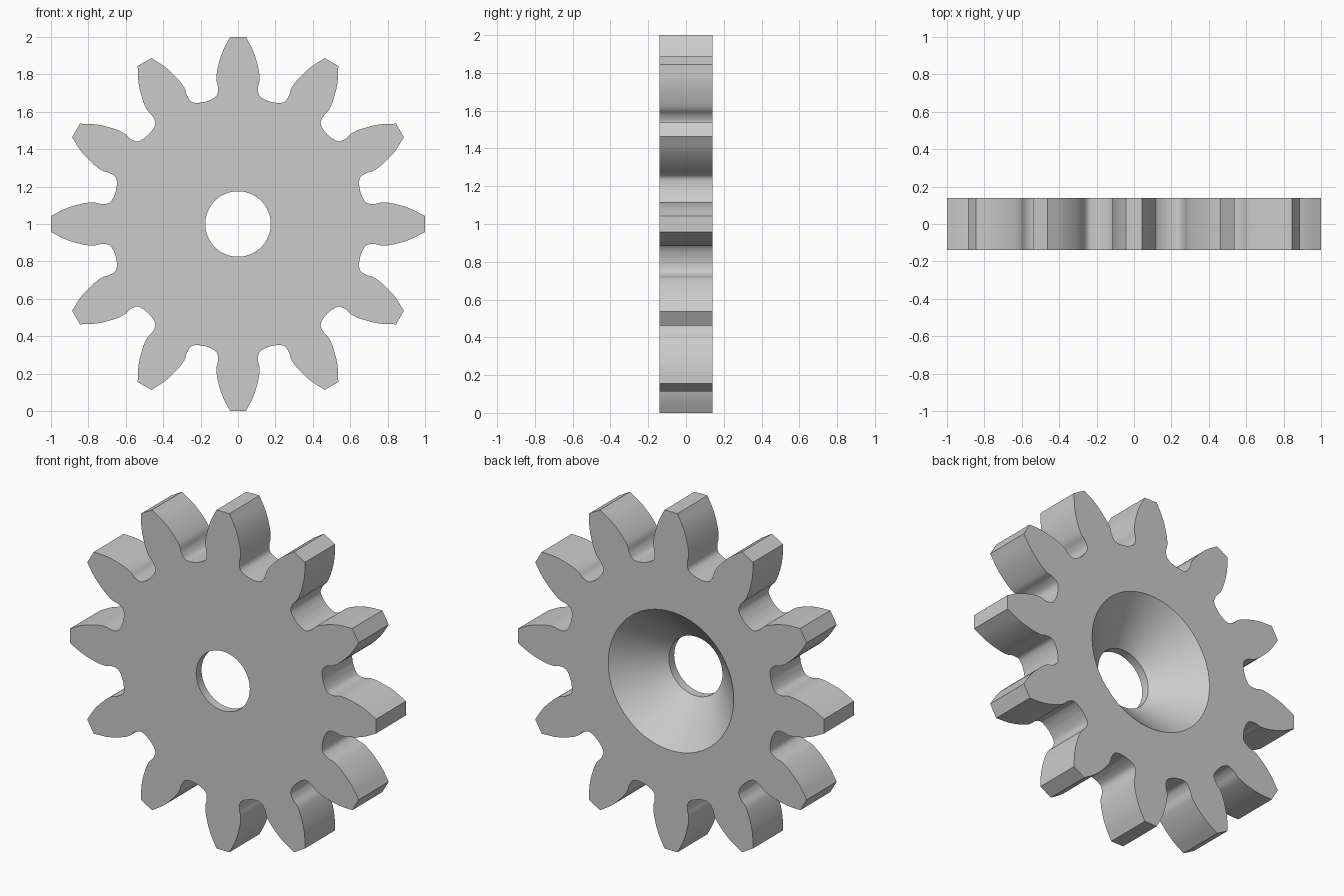
import bpy, bmesh
from math import sin, cos, pi, radians
from mathutils import Vector

cube = bpy.data.objects.get("Cube")
if cube:
    bpy.data.objects.remove(cube, do_unlink=True)

TEETH = 12
HALF = 0.14          # half thickness
LIP = 0.05           # straight part of the bore
BORE, SINK = 0.175, 0.41

# Half a tooth as (half width, radius), tip corner down to mid valley
flank = [(0.042, 1.0), (0.083, 0.92), (0.107, 0.84), (0.116, 0.775), (0.107, 0.73),
         (0.112, 0.69), (0.138, 0.668), (0.175, 0.653)]


def smooth_path(points, steps=5):
    """Catmull-Rom curve through the points."""
    p = [Vector(q) for q in points]
    p = [2 * p[0] - p[1]] + p + [p[-1] + (p[-1] - p[-2])]
    path = []
    for a, b, c, d in zip(p, p[1:], p[2:], p[3:]):
        for i in range(steps):
            t = i / steps
            path.append(0.5 * (2 * b + (c - a) * t + (2 * a - 5 * b + 4 * c - d) * t * t
                               + (3 * b - a - 3 * c + d) * t ** 3))
    return path + [p[-2]]


# Whole outline: mirrored flank, repeated round the wheel
side = smooth_path(flank)
tooth = [Vector((-v.x, v.y)) for v in reversed(side)] + side[:-1]
outline = []
for k in range(TEETH):
    a = 2 * pi * k / TEETH
    outline += [(v.x * cos(a) + v.y * sin(a), v.y * cos(a) - v.x * sin(a)) for v in tooth]


def circle(radius, count=96):
    return [(radius * sin(2 * pi * i / count), radius * cos(2 * pi * i / count))
            for i in range(count)]


bm = bmesh.new()


def add_loop(points, y):
    verts = [bm.verts.new((x, y, z + 1)) for x, z in points]
    edges = [bm.edges.new((v, verts[i - 1])) for i, v in enumerate(verts)]
    return verts, edges


def wall(a, b):
    for i in range(len(a)):
        bm.faces.new((a[i - 1], a[i], b[i], b[i - 1]))


front, front_edges = add_loop(outline, -HALF)
back, back_edges = add_loop(outline, HALF)
bore, bore_edges = add_loop(circle(BORE), -HALF)
lip, _ = add_loop(circle(BORE), -HALF + LIP)
sink, sink_edges = add_loop(circle(SINK), HALF)

# Flat faces with round openings, then the rim, bore and countersink
bmesh.ops.triangle_fill(bm, use_beauty=True, edges=front_edges + bore_edges)
bmesh.ops.triangle_fill(bm, use_beauty=True, edges=back_edges + sink_edges)
wall(front, back)
wall(bore, lip)
wall(lip, sink)
bmesh.ops.recalc_face_normals(bm, faces=bm.faces)

mesh = bpy.data.meshes.new("gear_wheel")
bm.to_mesh(mesh)
bm.free()
gear = bpy.data.objects.new("gear_wheel", mesh)
bpy.context.collection.objects.link(gear)

# Plain grey
grey = bpy.data.materials.new("plain grey")
grey.use_nodes = True
grey.diffuse_color = (0.6, 0.6, 0.6, 1)
grey.node_tree.nodes["Principled BSDF"].inputs["Base Color"].default_value = (0.6, 0.6, 0.6, 1)
mesh.materials.append(grey)

bpy.ops.object.select_all(action="DESELECT")
gear.select_set(True)
bpy.context.view_layer.objects.active = gear
bpy.ops.object.shade_smooth_by_angle(angle=radians(30))
